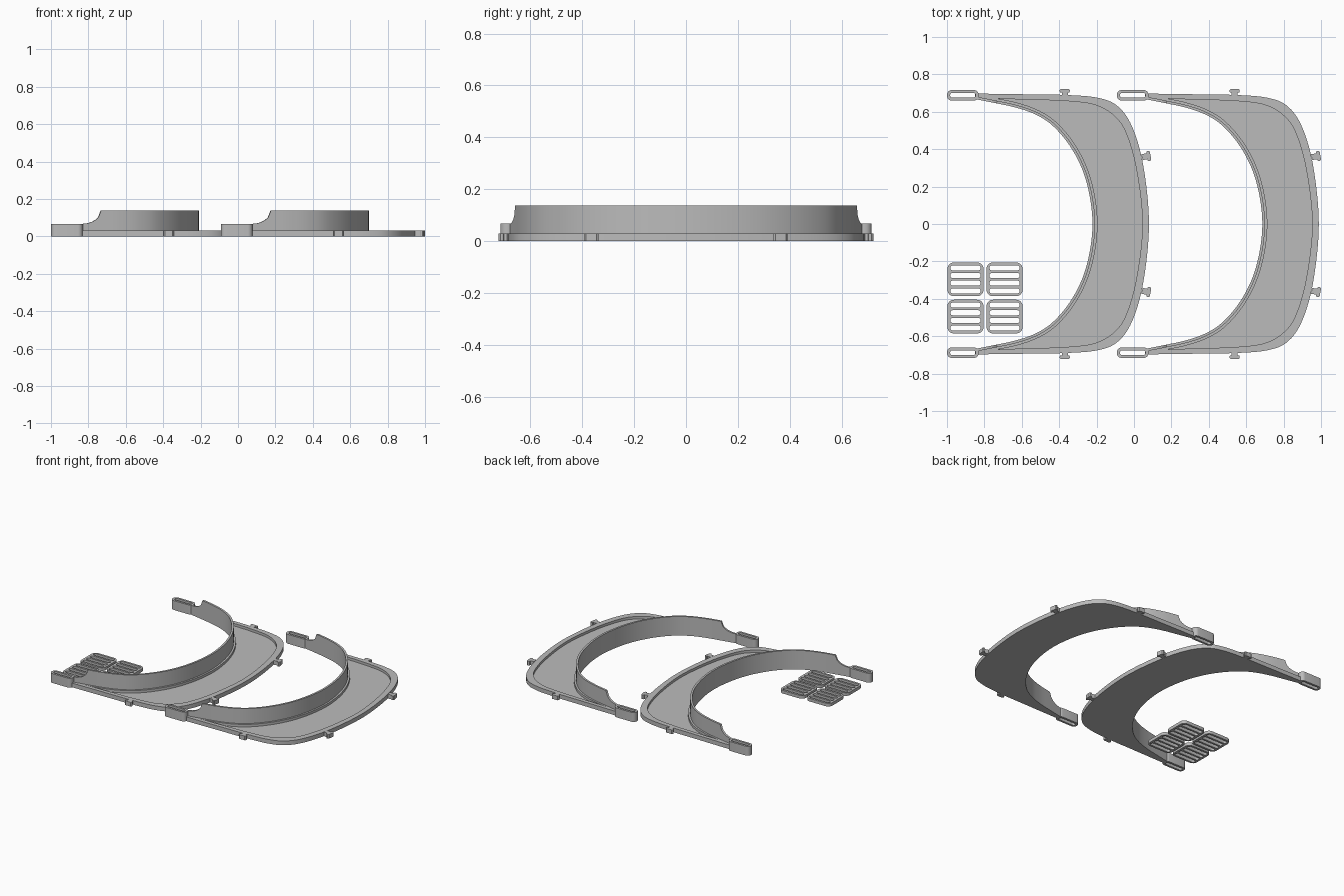
import bpy, bmesh, math
from mathutils import Vector

if "Cube" in bpy.data.objects:
    bpy.data.objects.remove(bpy.data.objects["Cube"])

grey = bpy.data.materials.new("light_grey")
grey.diffuse_color = (0.5, 0.5, 0.5, 1)
grey.use_nodes = True
grey.node_tree.nodes["Principled BSDF"].inputs["Base Color"].default_value = grey.diffuse_color

SHIFT = 0.908              # distance between the two visors
RIM, FLOOR = 0.03, 0.012   # raised edge and recessed plate heights
STEPS = 8                  # samples between key points

# Half outlines, from the arm tip to the centre line
INNER = [(-.85, .668), (-.735, .645), (-.63, .622), (-.53, .587), (-.44, .53),
         (-.35, .428), (-.28, .30), (-.238, .155), (-.222, 0)]
RECESS = [(-.85, .685), (-.745, .672), (-.55, .664), (-.37, .658), (-.21, .637),
          (-.105, .577), (-.04, .48), (.015, .28), (.045, 0)]
OUTER = [(-.85, .697), (-.745, .696), (-.55, .693), (-.37, .69), (-.2, .676),
         (-.09, .632), (-.01, .52), (.05, .31), (.08, 0)]


def smooth_path(half):
    """Mirror a half outline in y and sample it as a smooth curve."""
    k = [Vector(p) for p in half]
    k += [Vector((p[0], -p[1])) for p in reversed(half[:-1])]
    k = [2 * k[0] - k[1]] + k + [2 * k[-1] - k[-2]]
    out = []
    for i in range(1, len(k) - 2):
        a, b, c, d = k[i - 1:i + 3]
        for s in range(STEPS):
            t = s / STEPS
            out.append(0.5 * (2 * b + (c - a) * t + (2 * a - 5 * b + 4 * c - d) * t * t
                              + (3 * b - a - 3 * c + d) * t ** 3))
    return out + [k[-2]]


def band_top(x):
    """Height of the head band: low at the arm tips, sweeping up to full."""
    t = min(max((x + .835) / .10, 0), 1)
    return .067 + .07 * (1 - math.sqrt(1 - t * t)) if t < 1 else .137


def finish(name, mesh, x=0, y=0):
    ob = bpy.data.objects.new(name, mesh)
    bpy.context.collection.objects.link(ob)
    ob.location = (x, y, 0)
    mesh.materials.clear()
    mesh.materials.append(grey)
    bpy.ops.object.select_all(action='DESELECT')
    ob.select_set(True)
    bpy.context.view_layer.objects.active = ob
    bpy.ops.object.shade_smooth_by_angle(angle=math.radians(30))
    return ob


def visor_mesh():
    """Loft one cross-section (band, ledge, recess, rim) around the arc."""
    inn, rec, out = (smooth_path(h) for h in (INNER, RECESS, OUTER))
    n = len(inn)
    bm = bmesh.new()
    rows = []
    for i in range(n):
        d = (inn[min(i + 1, n - 1)] - inn[max(i - 1, 0)]).normalized()
        nrm = Vector((-d.y, d.x))
        band = inn[i] + nrm * .014
        arm = i <= STEPS or i >= n - 1 - STEPS
        ledge = rec[i] if arm else inn[i] + nrm * .027
        floor = RIM if arm else FLOOR
        top = band_top(inn[i].x)
        section = [(inn[i], 0), (inn[i], top), (band, top), (band, RIM), (ledge, RIM),
                   (ledge, floor), (rec[i], floor), (rec[i], RIM), (out[i], RIM), (out[i], 0)]
        rows.append([bm.verts.new((p.x, p.y, z)) for p, z in section])
    for a, b in zip(rows, rows[1:]):
        for j in range(len(a)):
            k = (j + 1) % len(a)
            bm.faces.new((a[j], a[k], b[k], b[j]))
    bm.faces.new(rows[0])
    bm.faces.new(rows[-1])
    bmesh.ops.remove_doubles(bm, verts=bm.verts, dist=1e-5)
    bmesh.ops.recalc_face_normals(bm, faces=bm.faces)
    me = bpy.data.meshes.new("visor")
    bm.to_mesh(me)
    bm.free()
    return me


def rounded(cx, cy, w, h, r, seg=6):
    """Points of a rounded rectangle."""
    pts = []
    for q, (sx, sy) in enumerate([(1, 1), (-1, 1), (-1, -1), (1, -1)]):
        for s in range(seg + 1):
            a = math.pi / 2 * (q + s / seg)
            pts.append((cx + sx * (w / 2 - r) + r * math.cos(a),
                        cy + sy * (h / 2 - r) + r * math.sin(a)))
    return pts


def plate_mesh(loops, height):
    """Extrude a flat outline; further loops inside it become holes."""
    cu = bpy.data.curves.new("outline", 'CURVE')
    cu.dimensions, cu.fill_mode, cu.extrude = '2D', 'BOTH', height / 2
    for pts in loops:
        sp = cu.splines.new('POLY')
        sp.points.add(len(pts) - 1)
        for p, co in zip(sp.points, pts):
            p.co = (co[0], co[1], 0, 1)
        sp.use_cyclic_u = True
    tmp = bpy.data.objects.new("outline", cu)
    bpy.context.collection.objects.link(tmp)
    dg = bpy.context.evaluated_depsgraph_get()
    me = bpy.data.meshes.new_from_object(tmp.evaluated_get(dg))
    bpy.data.objects.remove(tmp)
    bm = bmesh.new()
    bm.from_mesh(me)
    bmesh.ops.remove_doubles(bm, verts=bm.verts, dist=1e-5)
    bmesh.ops.recalc_face_normals(bm, faces=bm.faces)
    bmesh.ops.translate(bm, verts=bm.verts, vec=(0, 0, height / 2))
    bm.to_mesh(me)
    bm.free()
    return me


# T-shaped peg pointing along +y, rooted inside the rim
PEG = [(-.016, -.015), (.016, -.015), (.016, .012), (.024, .013), (.027, .018), (.027, .026),
       (.021, .032), (-.021, .032), (-.027, .026), (-.027, .018), (-.024, .013), (-.016, .012)]

for side, dx in (("left", 0), ("right", SHIFT)):
    finish(side + "_visor", visor_mesh(), dx)
    for end, s in (("back", 1), ("front", -1)):
        # Strap loop at the arm tip
        loop = [rounded(-.915, s * .688, .17, .056, .026),
                rounded(-.915, s * .688, .136, .026, .0125)]
        finish(f"{side}_{end}_strap_loop", plate_mesh(loop, .067), dx)
        # Pegs on the side and on the curved edge
        peg = finish(f"{side}_{end}_side_peg", plate_mesh([PEG], RIM), dx - .37, s * .69)
        peg.rotation_euler.z = 0 if s > 0 else math.pi
        peg = finish(f"{side}_{end}_edge_peg", plate_mesh([PEG], RIM), dx + .057, s * .36)
        peg.rotation_euler.z = -math.pi / 2 + s * math.radians(10)

# Four small slotted grilles
for i, gx in enumerate((-.901, -.692)):
    for j, gy in enumerate((-.296, -.495)):
        loops = [rounded(0, 0, .193, .18, .034)]
        loops += [rounded(0, (k - 1.5) * .041, .162, .027, .0125) for k in range(4)]
        finish(f"grille_{i * 2 + j + 1}", plate_mesh(loops, .022), gx, gy)
